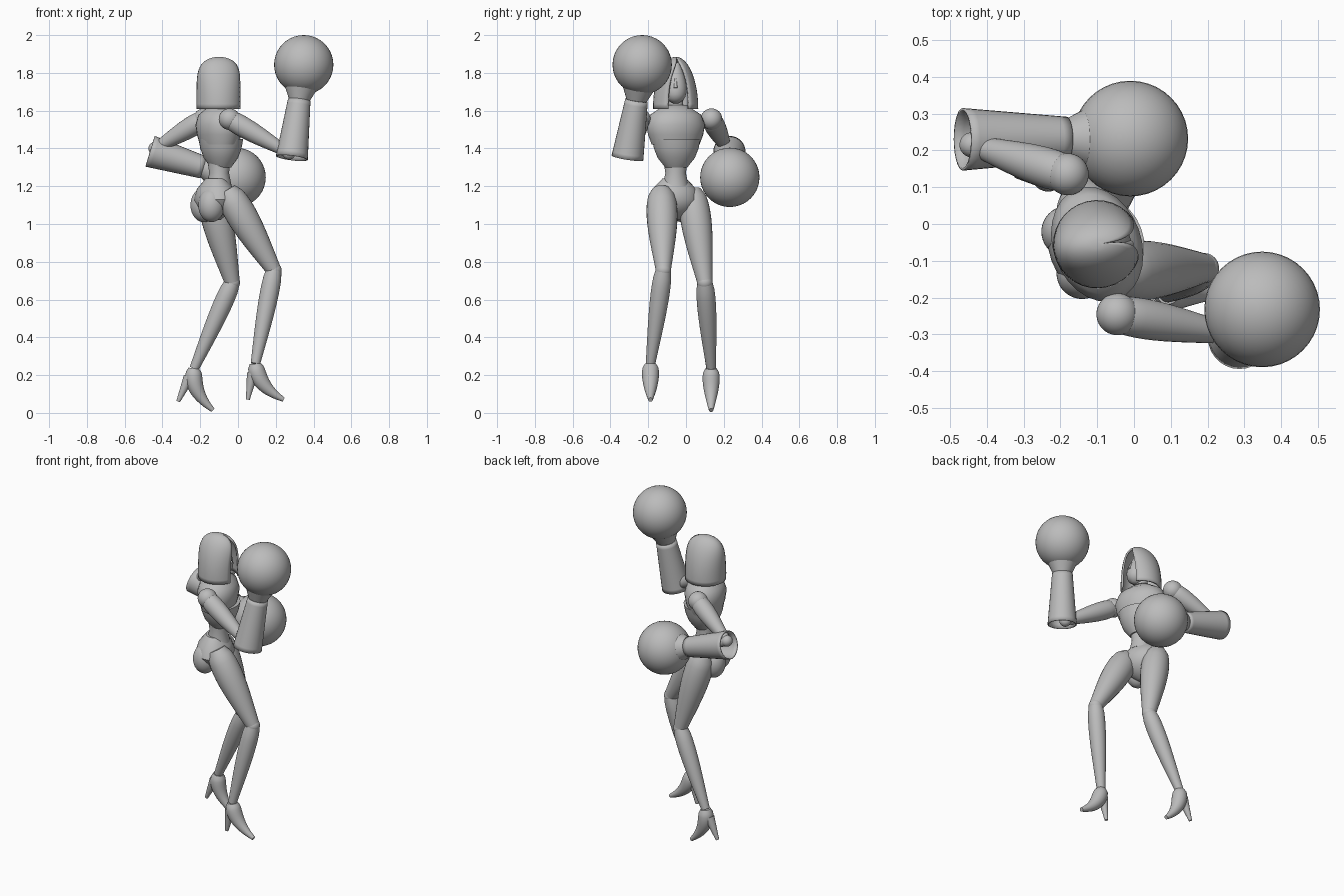
import bpy, bmesh, math
from mathutils import Vector, Matrix

default_cube = bpy.data.objects.get("Cube")
if default_cube:
    bpy.data.objects.remove(default_cube)

grey = (0.5, 0.5, 0.5, 1)
material = bpy.data.materials.new("plain_grey")
material.use_nodes = True
material.diffuse_color = grey
material.node_tree.nodes["Principled BSDF"].inputs["Base Color"].default_value = grey


def finish(name, bm, wall=0):
    """Turn a bmesh into a smooth shaded object, with an optional wall thickness."""
    bmesh.ops.recalc_face_normals(bm, faces=bm.faces)
    mesh = bpy.data.meshes.new(name)
    bm.to_mesh(mesh)
    bm.free()
    mesh.materials.append(material)
    part = bpy.data.objects.new(name, mesh)
    bpy.context.collection.objects.link(part)
    bpy.ops.object.select_all(action="DESELECT")
    part.select_set(True)
    bpy.context.view_layer.objects.active = part
    bpy.ops.object.shade_smooth_by_angle(angle=math.radians(45))
    if wall:
        shell = part.modifiers.new("wall", "SOLIDIFY")
        shell.thickness = wall
        shell.offset = -1


def add_ring(bm, centre, side, front, width, depth, gap=0):
    """Ring of vertices around a centre, leaving a gap angle open at the front."""
    sides = 28
    ring = []
    for step in range(sides):
        angle = gap + (math.tau - 2 * gap) * step / (sides - 1 if gap else sides)
        offset = side * width * math.sin(angle) + front * depth * math.cos(angle)
        ring.append(bm.verts.new(centre + offset))
    return ring


def skin(bm, rings, closed=True, capped=True):
    for lower, upper in zip(rings, rings[1:]):
        for step in range(0 if closed else 1, len(lower)):
            bm.faces.new((lower[step - 1], lower[step], upper[step], upper[step - 1]))
    if capped:
        bm.faces.new(rings[0])
        bm.faces.new(rings[-1])


def limb(name, start, end, start_radius, end_radius, bulge=0, bend=None, wall=0):
    """Tapered tube along a straight or bent path, swelling nearer its start."""
    start, end = Vector(start), Vector(end)
    bend = Vector(bend) if bend else (start + end) / 2
    bm = bmesh.new()
    rings = []
    count = 12
    for index in range(count + 1):
        t = index / count
        centre = start.lerp(bend, t).lerp(bend.lerp(end, t), t)
        along = (bend - start).lerp(end - bend, t).normalized()
        side = Vector((0, 1, 0))
        side = (side - along * along.dot(side)).normalized()
        radius = start_radius + (end_radius - start_radius) * t
        radius += bulge * math.sin(math.pi * t ** 0.6)
        rings.append(add_ring(bm, centre, side, side.cross(along), radius, radius))
    skin(bm, rings, capped=not wall)
    finish(name, bm, wall)


def ball(name, centre, radii, turn=0):
    bm = bmesh.new()
    bmesh.ops.create_uvsphere(bm, u_segments=40, v_segments=20, radius=1)
    bm.transform(Matrix.Translation(centre) @ Matrix.Rotation(turn, 4, "Z")
                 @ Matrix.Diagonal((*radii, 1)))
    finish(name, bm)


def facing(angle):
    """Side and front directions of a part turned about the vertical."""
    return (Vector((-math.sin(angle), math.cos(angle), 0)),
            Vector((math.cos(angle), math.sin(angle), 0)))


body_turn = math.radians(20)
body_side, body_front = facing(body_turn)
spine = Vector((-0.1, -0.055, 0))


def torso_part(name, bottom, top, widths, flatness, shift):
    """Elliptical body section with widths spaced evenly from bottom to top."""
    bm = bmesh.new()
    rings = []
    for index, width in enumerate(widths):
        height = bottom + (top - bottom) * index / (len(widths) - 1)
        centre = spine + body_front * shift + Vector((0, 0, height))
        rings.append(add_ring(bm, centre, body_side, body_front, width, width * flatness))
    skin(bm, rings)
    finish(name, bm)


# Torso sections
torso_part("chest", 1.42, 1.63, (0.13, 0.15, 0.16, 0.14, 0.06), 0.75, 0)
torso_part("rib_cage", 1.3, 1.45, (0.06, 0.1, 0.12, 0.13), 0.9, 0.01)
torso_part("waist", 1.2, 1.34, (0.07, 0.055, 0.065), 0.95, 0)
torso_part("pelvis", 1.02, 1.24, (0.03, 0.11, 0.14, 0.12, 0.065), 0.8, -0.02)
torso_part("neck", 1.58, 1.7, (0.045, 0.035), 1, 0)

# Head with a pointed hood, open toward the front
limb("face", (-0.05, -0.055, 1.64), (-0.1, -0.055, 1.85), 0.015, 0.025, 0.04)
limb("nose", (-0.03, -0.055, 1.77), (-0.01, -0.055, 1.72), 0.005, 0.01)

hood_side, hood_front = facing(math.radians(8))
hood_mesh = bmesh.new()
hood_rings = []
for index in range(17):
    t = math.sin(index / 17 * math.pi / 2)
    centre = spine + Vector((0, 0, 1.61 + 0.275 * t))
    width = 0.12 * math.sqrt(1 - t ** 2)
    depth = 0.12 * math.sqrt(1 - t ** 6)
    opening = math.radians(28) * (1 - t ** 4)
    hood_rings.append(add_ring(hood_mesh, centre, hood_side, hood_front, width, depth, opening))
skin(hood_mesh, hood_rings, closed=False, capped=False)
bmesh.ops.holes_fill(hood_mesh, edges=[])
hood_mesh.faces.new(hood_rings[-1])
finish("hood", hood_mesh, 0.01)


def arm(label, shoulder, elbow, cuff, fist):
    shoulder, elbow, cuff, fist = map(Vector, (shoulder, elbow, cuff, fist))
    ball(label + "_shoulder", shoulder, (0.057,) * 3)
    limb(label + "_upper_arm", shoulder, elbow, 0.045, 0.025, 0.015)
    ball(label + "_elbow", elbow, (0.034,) * 3)
    wrist = cuff.lerp(fist, 0.62)
    limb(label + "_forearm", elbow, wrist, 0.03, 0.035)
    limb(label + "_cuff", cuff, wrist, 0.085, 0.06, wall=0.007)
    limb(label + "_glove_collar", wrist, cuff.lerp(fist, 0.75), 0.055, 0.085)
    ball(label + "_fist", fist, (0.157,) * 3)


# Arms ending in round fists
arm("left", (-0.18, 0.135, 1.555), (-0.44, 0.215, 1.4), (-0.465, 0.23, 1.385), (-0.01, 0.232, 1.247))
arm("right", (-0.045, -0.245, 1.555), (0.27, -0.3, 1.375), (0.285, -0.31, 1.35), (0.348, -0.232, 1.843))


def leg(label, hip, knee, ankle, pitch):
    """Buttock, thigh, knee, shin and a high heeled shoe pitched about the ankle."""
    sign = 1 if label == "left" else -1
    seat = spine + body_side * sign * 0.06 - body_front * 0.065
    ball(label + "_buttock", seat + Vector((0, 0, 1.1)), (0.07, 0.07, 0.09), body_turn)
    limb(label + "_thigh", hip, knee, 0.05, 0.04, 0.035)
    ball(label + "_knee", knee, (0.041,) * 3)
    limb(label + "_shin", knee, ankle, 0.04, 0.025, 0.014)
    rotation = Matrix.Rotation(math.radians(pitch), 3, "Y")

    def from_ankle(forward, down):
        return Vector(ankle) + rotation @ Vector((forward, 0, -down))

    limb(label + "_shoe", from_ankle(0, 0), from_ankle(0.15, 0.19), 0.03, 0.012, 0.02,
         bend=from_ankle(0.01, 0.12))
    limb(label + "_heel", from_ankle(-0.015, 0.05), from_ankle(-0.04, 0.19), 0.03, 0.01)


# Legs in mid stride
leg("left", (-0.15, 0.03, 1.18), (-0.03, 0.1, 0.69), (-0.232, 0.133, 0.235), 14)
leg("right", (-0.06, -0.13, 1.18), (0.19, -0.12, 0.755), (0.092, -0.188, 0.26), 0)
